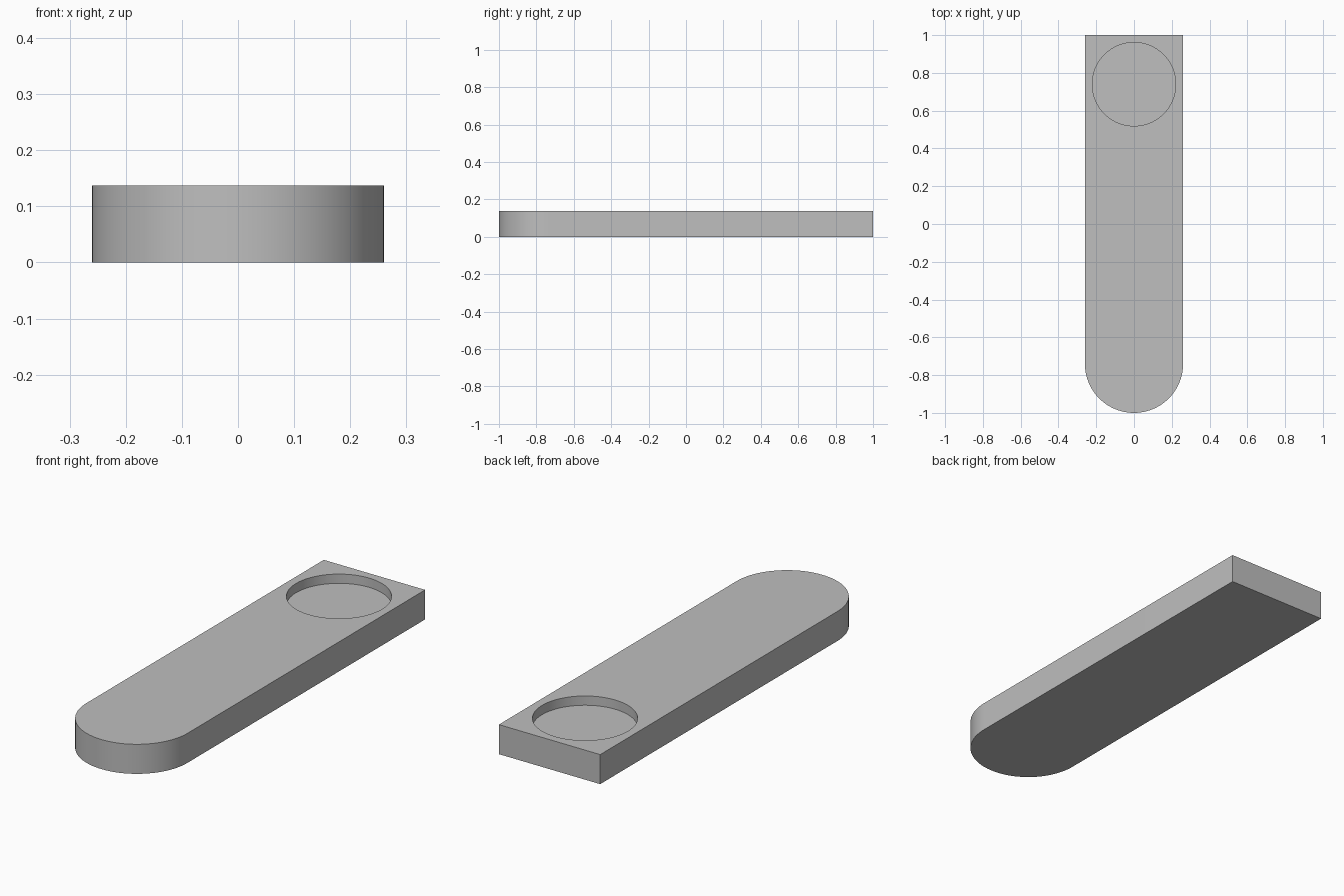
import bpy
import bmesh
from math import cos, sin, pi, radians

HALF_WIDTH = 0.26
HEIGHT = 0.137
RECESS_RADIUS = 0.221
RECESS_DEPTH = 0.043
CENTRE = 1 - HALF_WIDTH   # distance of both arc centres from the middle

cube = bpy.data.objects.get("Cube")
if cube:
    bpy.data.objects.remove(cube)

grey = bpy.data.materials.new("plain grey")
grey.use_nodes = True
colour = (0.52, 0.52, 0.52, 1)
grey.diffuse_color = colour
grey.node_tree.nodes["Principled BSDF"].inputs["Base Color"].default_value = colour


def arc(radius, y, start, end, steps):
    angles = [start + (end - start) * i / steps for i in range(steps + 1)]
    return [(radius * cos(a), y + radius * sin(a)) for a in angles]


def prism(name, outline, bottom, top):
    """Extrude a closed outline upwards into a solid."""
    bm = bmesh.new()
    base = bm.faces.new([bm.verts.new((x, y, bottom)) for x, y in outline])
    result = bmesh.ops.extrude_face_region(bm, geom=[base], use_keep_orig=True)
    raised = [v for v in result["geom"] if isinstance(v, bmesh.types.BMVert)]
    bmesh.ops.translate(bm, verts=raised, vec=(0, 0, top - bottom))
    bmesh.ops.recalc_face_normals(bm, faces=bm.faces)
    mesh = bpy.data.meshes.new(name)
    bm.to_mesh(mesh)
    bm.free()
    mesh.materials.append(grey)
    obj = bpy.data.objects.new(name, mesh)
    bpy.context.collection.objects.link(obj)
    return obj


# Bar with a square back end and a round front end
outline = arc(HALF_WIDTH, -CENTRE, -pi, 0, 48)
outline += [(HALF_WIDTH, 1), (-HALF_WIDTH, 1)]
bar = prism("bar", outline, 0, HEIGHT)

# Shallow round recess near the back end
circle = arc(RECESS_RADIUS, CENTRE, 0, 2 * pi, 96)[:-1]
cutter = prism("recess_cutter", circle, HEIGHT - RECESS_DEPTH, HEIGHT + 0.1)

bpy.ops.object.select_all(action="DESELECT")
bar.select_set(True)
bpy.context.view_layer.objects.active = bar
cut = bar.modifiers.new("recess", "BOOLEAN")
cut.operation = "DIFFERENCE"
cut.solver = "EXACT"
cut.object = cutter
bpy.ops.object.modifier_apply(modifier=cut.name)
bpy.data.objects.remove(cutter)
bpy.ops.object.shade_smooth_by_angle(angle=radians(30))
